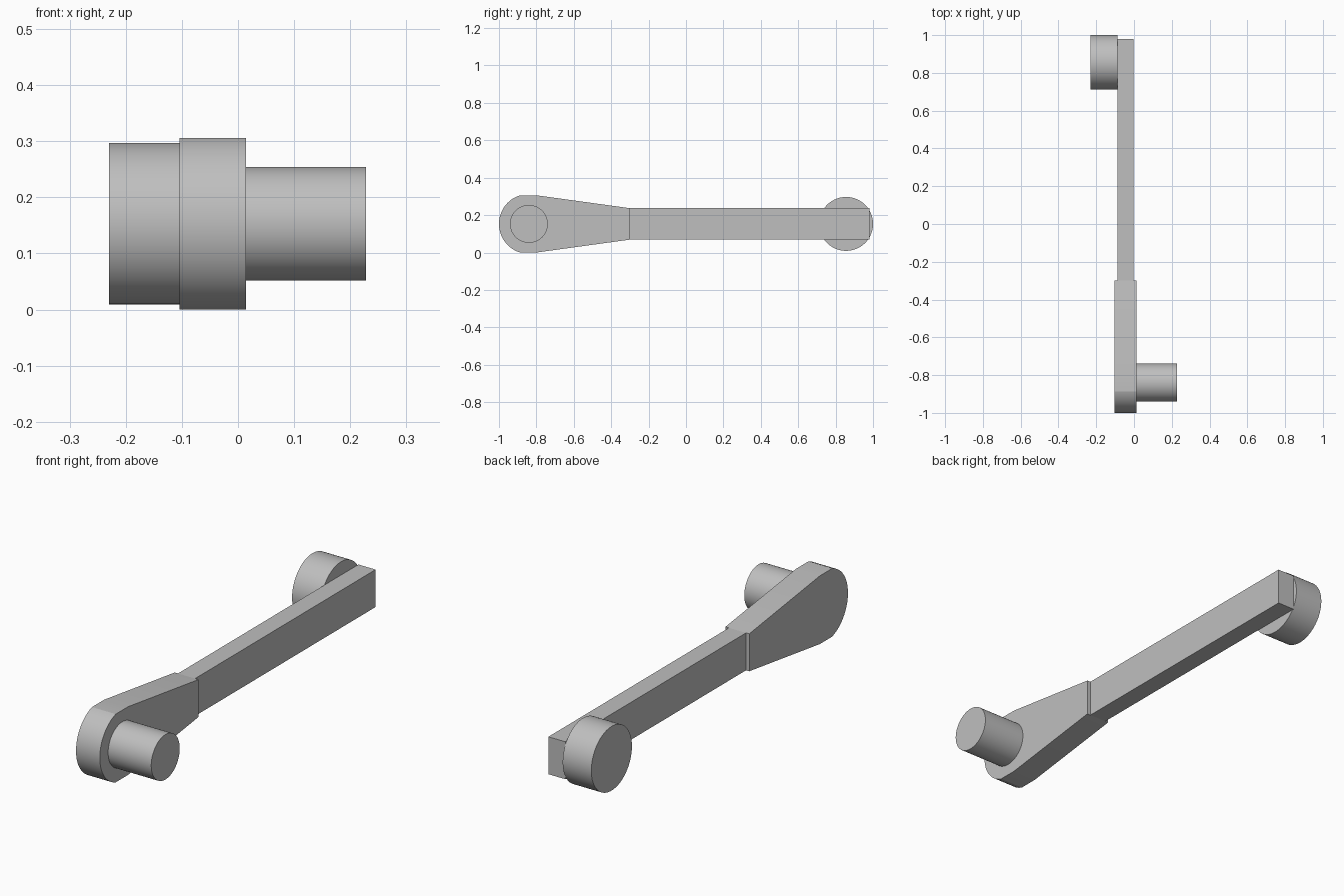
import bpy, bmesh, math
from mathutils import Matrix

cube = bpy.data.objects.get("Cube")
if cube:
    bpy.data.objects.remove(cube, do_unlink=True)

MID_Z = 0.153      # height of the shared centre line
HEAD_Y = -0.84     # pedal end axis
ROLLER_Y = 0.856   # far end axis

grey = bpy.data.materials.new("plain_grey")
grey.use_nodes = True
colour = (0.52, 0.52, 0.52, 1)
grey.diffuse_color = colour
grey.node_tree.nodes["Principled BSDF"].inputs["Base Color"].default_value = colour


def finish(name, bm):
    bmesh.ops.recalc_face_normals(bm, faces=bm.faces)
    mesh = bpy.data.meshes.new(name)
    bm.to_mesh(mesh)
    bm.free()
    mesh.materials.append(grey)
    obj = bpy.data.objects.new(name, mesh)
    bpy.context.collection.objects.link(obj)
    bpy.ops.object.select_all(action="DESELECT")
    obj.select_set(True)
    bpy.context.view_layer.objects.active = obj
    bpy.ops.object.shade_smooth_by_angle(angle=math.radians(15))
    return obj


def plate(name, profile, x0, x1):
    """Extrude a (y, z) outline along x."""
    bm = bmesh.new()
    face = bm.faces.new([bm.verts.new((x0, y, z)) for y, z in profile])
    ext = bmesh.ops.extrude_face_region(bm, geom=[face])["geom"]
    verts = [g for g in ext if isinstance(g, bmesh.types.BMVert)]
    bmesh.ops.translate(bm, verts=verts, vec=(x1 - x0, 0, 0))
    return finish(name, bm)


def round_pin(name, y, radius, x0, x1):
    """Cylinder with its axis along x."""
    bm = bmesh.new()
    place = Matrix.Translation(((x0 + x1) / 2, y, MID_Z)) @ Matrix.Rotation(math.pi / 2, 4, "Y")
    bmesh.ops.create_cone(bm, cap_ends=True, segments=96, radius1=radius,
                          radius2=radius, depth=x1 - x0, matrix=place)
    return finish(name, bm)


# Tapered head: round nose cut flat above and below, narrowing to the bar
nose = 0.16
limit = math.asin(MID_Z / nose)
steps = 40
outline = []
for i in range(steps + 1):
    a = limit - 2 * limit * i / steps
    outline.append((HEAD_Y - nose * math.cos(a), MID_Z + nose * math.sin(a)))
outline += [(-0.8, 0), (-0.3, MID_Z - 0.084), (-0.3, MID_Z + 0.084), (-0.8, 2 * MID_Z)]
plate("tapered_head", outline, -0.104, 0.014)

# Straight bar
bar = [(-0.32, MID_Z - 0.084), (0.98, MID_Z - 0.084),
       (0.98, MID_Z + 0.084), (-0.32, MID_Z + 0.084)]
plate("arm_bar", bar, -0.088, -0.003)

# Pin on the left of the head, roller on the right of the far end
round_pin("head_pin", HEAD_Y, 0.101, 0.014, 0.228)
round_pin("end_roller", ROLLER_Y, 0.144, -0.23, -0.088)
